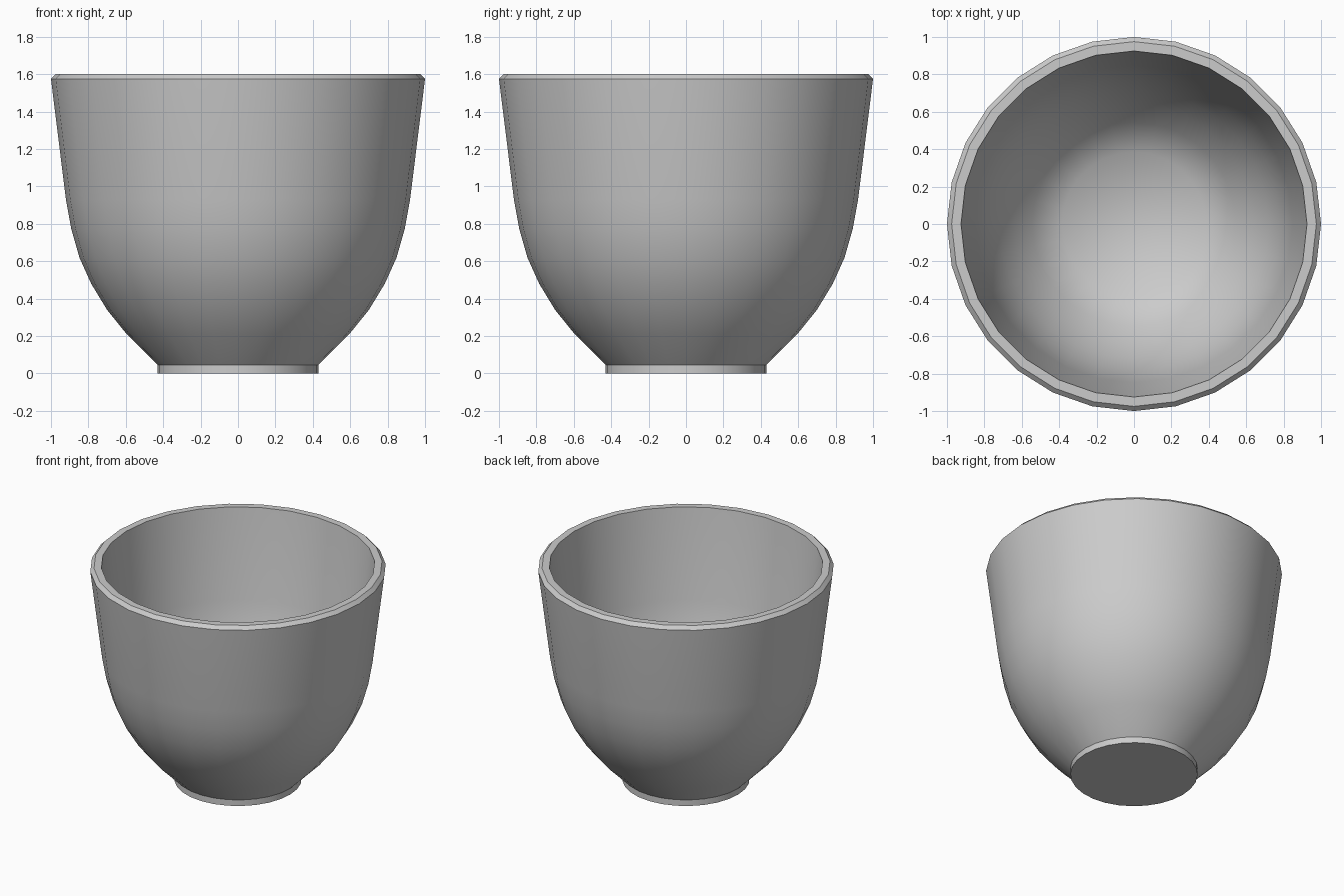
import bpy, bmesh, math

if "Cube" in bpy.data.objects:
    bpy.data.objects.remove(bpy.data.objects["Cube"])

SIDES = 28

# (radius, height) from the underside, up the outside, over the rim, down the inside
profile = [
    (0.43, 0.0), (0.43, 0.045),                                   # foot
    (0.595, 0.21), (0.70, 0.34), (0.785, 0.48), (0.848, 0.62),    # outer bowl
    (0.892, 0.775), (0.92, 0.93), (1.0, 1.575),                   # outer wall
    (0.975, 1.6), (0.925, 1.6),                                   # rim
    (0.848, 0.94), (0.82, 0.79), (0.78, 0.65), (0.72, 0.51),      # inner wall
    (0.64, 0.38), (0.545, 0.26), (0.385, 0.11),                   # inner bowl
]


def lathe(name, points, sides):
    bm = bmesh.new()
    rings = []
    for r, z in points:
        rings.append([bm.verts.new((r * math.cos(2 * math.pi * i / sides),
                                    r * math.sin(2 * math.pi * i / sides), z))
                      for i in range(sides)])
    for a, b in zip(rings, rings[1:]):
        for i in range(sides):
            j = (i + 1) % sides
            bm.faces.new((a[i], a[j], b[j], b[i]))
    # underside and inner floor
    bm.faces.new(rings[0][::-1])
    bm.faces.new(rings[-1])
    bmesh.ops.recalc_face_normals(bm, faces=bm.faces)
    mesh = bpy.data.meshes.new(name)
    bm.to_mesh(mesh)
    bm.free()
    obj = bpy.data.objects.new(name, mesh)
    bpy.context.collection.objects.link(obj)
    return obj


# Cup body
cup = lathe("cup", profile, SIDES)
bpy.context.view_layer.objects.active = cup
cup.select_set(True)
bpy.ops.object.shade_smooth_by_angle(angle=math.radians(44))
